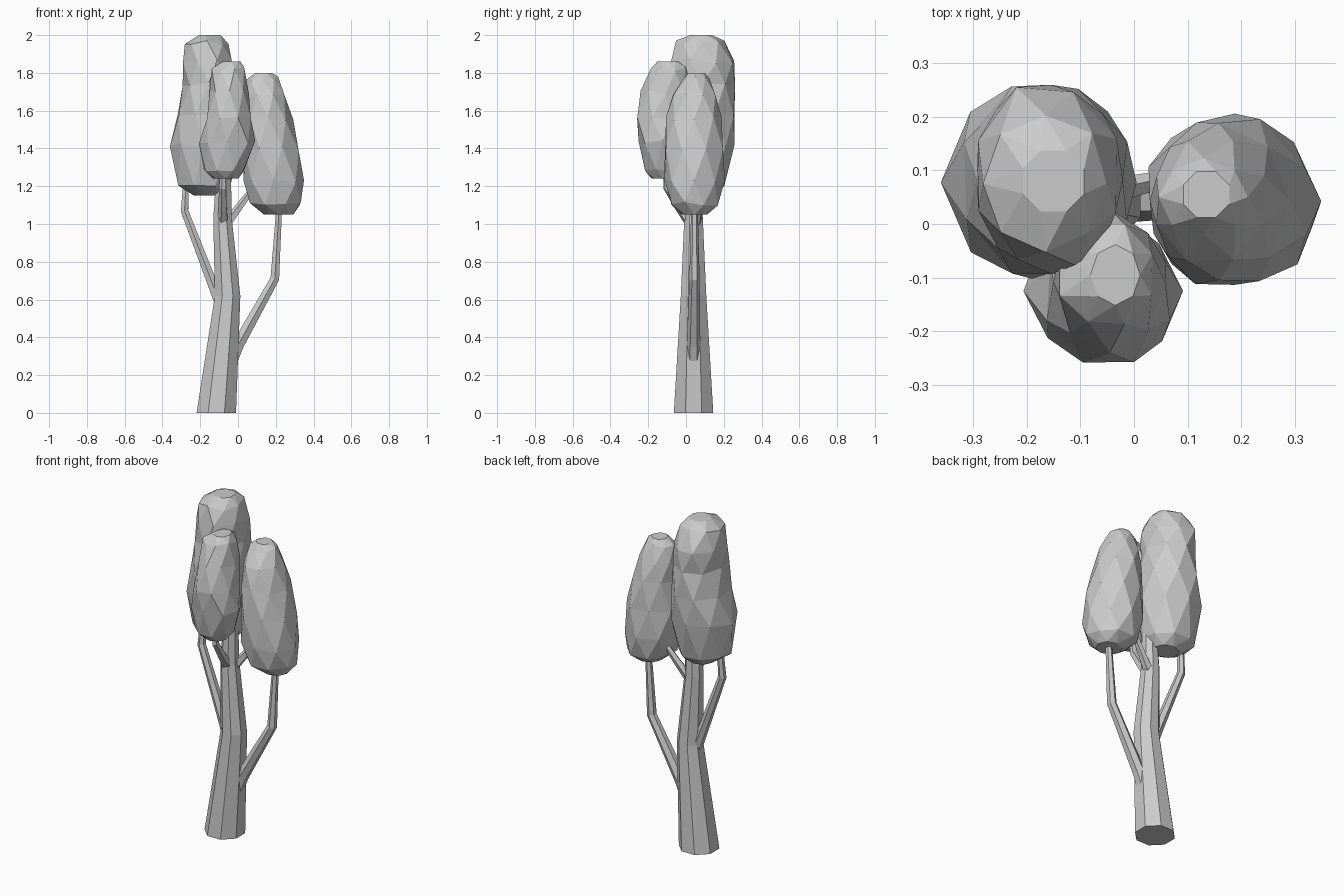
import bpy, bmesh, math, random
from mathutils import Vector

if "Cube" in bpy.data.objects:
    bpy.data.objects.remove(bpy.data.objects["Cube"])

random.seed(4)


def finish(name, bm):
    bmesh.ops.recalc_face_normals(bm, faces=bm.faces)
    me = bpy.data.meshes.new(name)
    bm.to_mesh(me)
    bm.free()
    ob = bpy.data.objects.new(name, me)
    bpy.context.collection.objects.link(ob)
    return ob


def limb(name, pts, sides, flat=False):
    """Tapered tube through (x, y, z, radius) points."""
    bm = bmesh.new()
    P = [Vector(p[:3]) for p in pts]
    rings = []
    for i, p in enumerate(P):
        d = (P[min(i + 1, len(P) - 1)] - P[max(i - 1, 0)]).normalized()
        if flat:
            d = Vector((0, 0, 1))
        u = Vector((0, 1, 0)).cross(d).normalized()
        v = d.cross(u)
        r = pts[i][3]
        ring = []
        for k in range(sides):
            a = 2 * math.pi * (k + 0.5) / sides
            ring.append(bm.verts.new(p + r * (u * math.cos(a) + v * math.sin(a))))
        rings.append(ring)
    for a, b in zip(rings, rings[1:]):
        for k in range(sides):
            n = (k + 1) % sides
            bm.faces.new((a[k], a[n], b[n], b[k]))
    bm.faces.new(rings[0])
    bm.faces.new(rings[-1])
    return finish(name, bm)


def crown(name, levels, sides=8, jitter=0.012):
    """Faceted leaf clump from (z, x0, x1, y0, y1) levels, alternate rings staggered."""
    bm = bmesh.new()
    rings = []
    for i, (z, x0, x1, y0, y1) in enumerate(levels):
        end = i in (0, len(levels) - 1)
        ring = []
        for k in range(sides):
            a = 2 * math.pi * (k + 0.5 * (i % 2)) / sides
            s = 1.03 + (0 if end else random.uniform(-0.04, 0.04))
            dz = 0 if end else random.uniform(-jitter, jitter)
            ring.append(bm.verts.new(((x0 + x1) / 2 + s * (x1 - x0) / 2 * math.cos(a),
                                      (y0 + y1) / 2 + s * (y1 - y0) / 2 * math.sin(a),
                                      z + dz)))
        rings.append(ring)
    for i, (a, b) in enumerate(zip(rings, rings[1:])):
        for k in range(sides):
            n = (k + 1) % sides
            if i % 2 == 0:
                bm.faces.new((a[k], a[n], b[k]))
                bm.faces.new((a[n], b[n], b[k]))
            else:
                bm.faces.new((a[k], b[n], b[k]))
                bm.faces.new((a[k], a[n], b[n]))
    bm.faces.new(rings[0])
    bm.faces.new(rings[-1])
    # merge near-flat triangles into larger irregular facets
    bmesh.ops.dissolve_limit(bm, angle_limit=math.radians(9),
                             verts=bm.verts, edges=bm.edges)
    return finish(name, bm)


# trunk
limb("trunk", [(-0.115, 0.04, 0, 0.113), (-0.055, 0.04, 0.62, 0.073),
               (-0.082, 0.04, 1.03, 0.053), (-0.075, 0.04, 1.3, 0.04)], 8, True)

# branches
limb("right_branch", [(-0.06, 0.04, 0.22, 0.04), (0.0, 0.04, 0.36, 0.036),
                      (0.195, 0.045, 0.71, 0.027), (0.222, 0.045, 1.15, 0.016)], 6)
limb("left_branch", [(-0.07, 0.04, 0.53, 0.04), (-0.13, 0.045, 0.67, 0.03),
                     (-0.283, 0.06, 1.07, 0.023), (-0.272, 0.07, 1.28, 0.016)], 6)
limb("upper_right_twig", [(-0.07, 0.05, 0.99, 0.03), (0.0, 0.07, 1.08, 0.022),
                          (0.09, 0.09, 1.2, 0.015)], 5)
limb("upper_front_twig", [(-0.08, 0.04, 0.99, 0.035), (-0.08, -0.03, 1.08, 0.025),
                          (-0.08, -0.1, 1.19, 0.02), (-0.08, -0.11, 1.32, 0.015)], 5)

# leaf clumps
crown("tall_foliage", [
    (1.15, -0.23, -0.08, 0.02, 0.15), (1.21, -0.32, -0.03, -0.06, 0.21),
    (1.42, -0.35, -0.005, -0.10, 0.255), (1.58, -0.32, -0.01, -0.10, 0.26),
    (1.74, -0.29, -0.02, -0.09, 0.255), (1.86, -0.30, -0.03, -0.08, 0.26),
    (1.96, -0.28, -0.05, -0.05, 0.20), (2.0, -0.21, -0.09, 0.02, 0.14)])
crown("front_foliage", [
    (1.24, -0.13, 0.0, -0.18, -0.06), (1.29, -0.18, 0.04, -0.22, -0.02),
    (1.43, -0.205, 0.09, -0.25, 0.0), (1.56, -0.165, 0.07, -0.26, 0.01),
    (1.70, -0.145, 0.055, -0.235, 0.02), (1.82, -0.14, 0.035, -0.19, 0.0),
    (1.86, -0.08, 0.01, -0.15, -0.04)])
crown("right_foliage", [
    (1.05, 0.14, 0.29, -0.02, 0.11), (1.11, 0.06, 0.335, -0.08, 0.17),
    (1.23, 0.03, 0.345, -0.115, 0.20), (1.40, 0.025, 0.325, -0.115, 0.20),
    (1.56, 0.03, 0.285, -0.10, 0.185), (1.68, 0.035, 0.25, -0.07, 0.16),
    (1.77, 0.05, 0.21, -0.02, 0.12), (1.80, 0.09, 0.18, 0.01, 0.10)])
